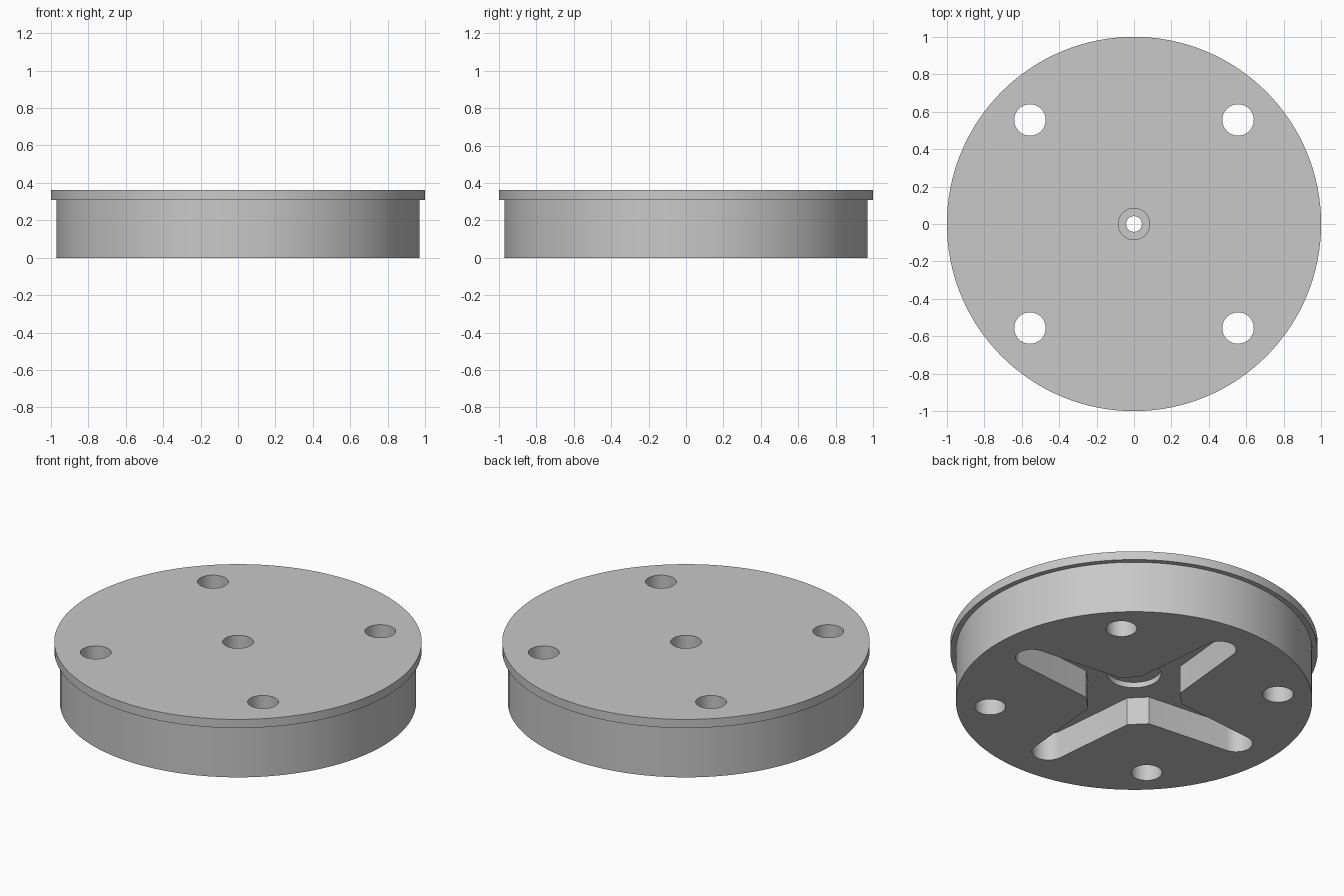
import bpy, bmesh, math
from mathutils import Matrix

if "Cube" in bpy.data.objects:
    bpy.data.objects.remove(bpy.data.objects["Cube"], do_unlink=True)

HEIGHT = 0.362
RECESS = 0.167

grey = bpy.data.materials.new("plain grey")
grey.use_nodes = True
grey.diffuse_color = (0.58, 0.58, 0.58, 1)
grey.node_tree.nodes["Principled BSDF"].inputs["Base Color"].default_value = grey.diffuse_color


def finish(name, bm):
    bmesh.ops.recalc_face_normals(bm, faces=bm.faces)
    mesh = bpy.data.meshes.new(name)
    bm.to_mesh(mesh)
    bm.free()
    mesh.materials.append(grey)
    obj = bpy.data.objects.new(name, mesh)
    bpy.context.collection.objects.link(obj)
    return obj


def turned(name, profile, sides, x=0, y=0):
    """Closed solid turned about a vertical axis from (radius, height) points."""
    bm = bmesh.new()
    rings = []
    for r, z in profile:
        rings.append([bm.verts.new((x + r * math.cos(math.tau * i / sides),
                                    y + r * math.sin(math.tau * i / sides), z))
                      for i in range(sides)])
    for low, high in zip(rings, rings[1:]):
        for i in range(sides):
            j = (i + 1) % sides
            bm.faces.new((low[i], low[j], high[j], high[i]))
    bm.faces.new(rings[0][::-1])
    bm.faces.new(rings[-1])
    return finish(name, bm)


def cross_cutter(name, root_u, root_v, tip_u, tip_r, bottom, top, steps=16):
    """Four tapered round-ended arms, joined by short flats at the hub."""
    arm = [(root_u, -root_v)]
    lean = math.asin((root_v - tip_r) / (tip_u - root_u))
    for i in range(steps + 1):
        a = (math.pi / 2 - lean) * (2 * i / steps - 1)
        arm.append((tip_u + tip_r * math.cos(a), tip_r * math.sin(a)))
    arm.append((root_u, root_v))
    bm = bmesh.new()
    outline = []
    for quarter in range(4):
        turn = Matrix.Rotation(quarter * math.pi / 2, 2)
        for u, v in arm:
            px = turn[0][0] * u + turn[0][1] * v
            py = turn[1][0] * u + turn[1][1] * v
            outline.append(bm.verts.new((px, py, bottom)))
    face = bm.faces.new(outline)
    lifted = bmesh.ops.extrude_face_region(bm, geom=[face], use_keep_orig=True)
    bmesh.ops.translate(bm, vec=(0, 0, top - bottom),
                        verts=[g for g in lifted["geom"] if isinstance(g, bmesh.types.BMVert)])
    return finish(name, bm)


# Disc body with a thin rim flange at the top
disc = turned("flanged_disc", [(0.97, 0), (0.97, 0.31), (1, 0.31), (1, HEIGHT)], 128)

# Cross recess underneath, stepped centre bore, four through holes
cutters = [
    cross_cutter("cross_recess_cutter", 0.223, 0.139, 0.725, 0.09, -0.1, RECESS),
    turned("centre_bore_cutter",
           [(0.147, -0.1), (0.147, 0.2), (0.042, 0.2), (0.042, 0.25), (0.084, 0.25), (0.084, 0.5)], 48),
]
for sx in (-1, 1):
    for sy in (-1, 1):
        cutters.append(turned("bolt_hole_cutter", [(0.084, -0.1), (0.084, 0.5)], 48,
                              0.556 * sx, 0.556 * sy))

bpy.ops.object.select_all(action="DESELECT")
bpy.context.view_layer.objects.active = disc
disc.select_set(True)
for cutter in cutters:
    cutter.hide_render = True
    cut = disc.modifiers.new("cut", "BOOLEAN")
    cut.operation = "DIFFERENCE"
    cut.solver = "EXACT"
    cut.object = cutter
    bpy.ops.object.modifier_apply(modifier=cut.name)
    bpy.data.objects.remove(cutter, do_unlink=True)

bpy.ops.object.shade_smooth_by_angle(angle=math.radians(30))
